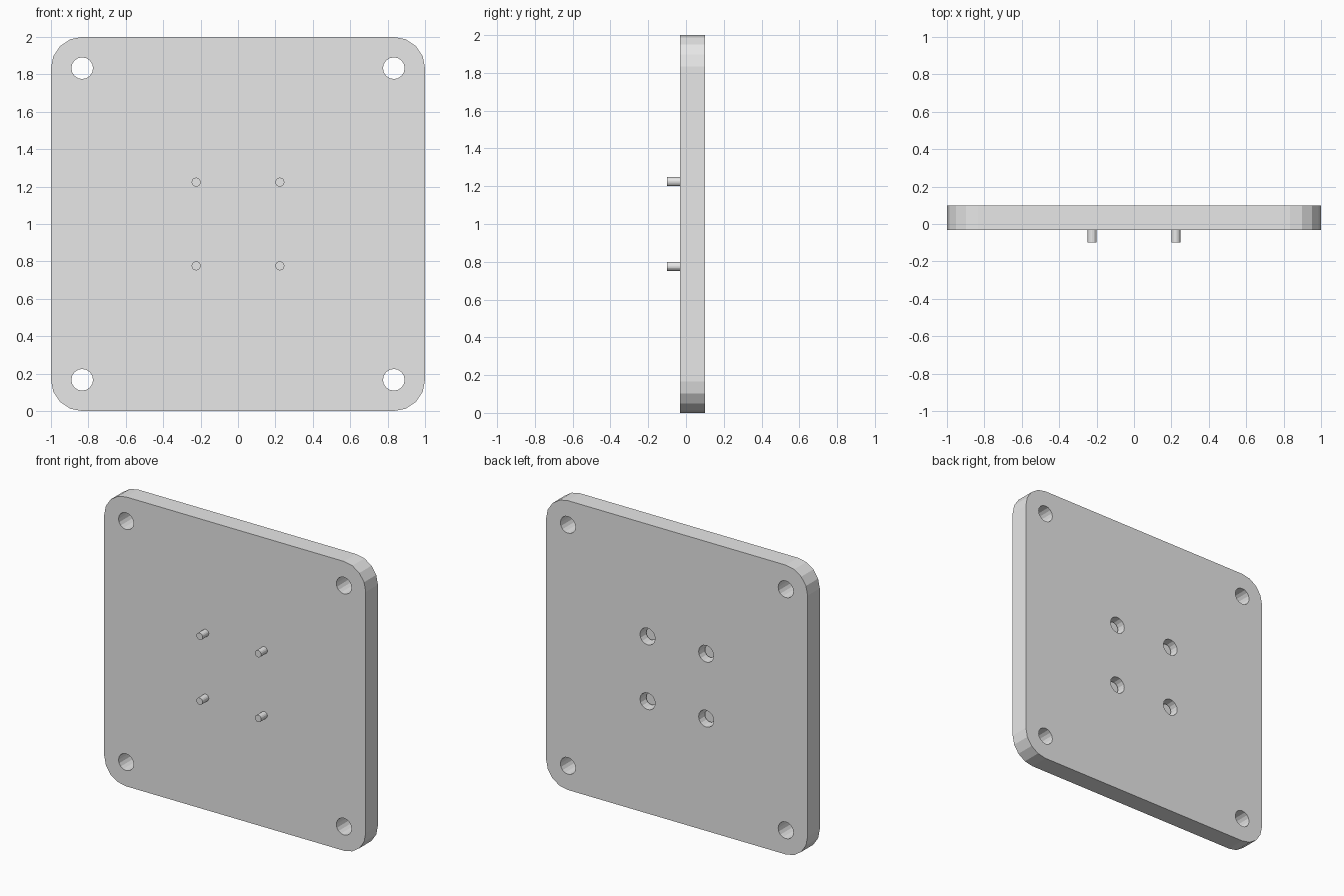
import bpy
import bmesh
from math import sin, cos, pi
from mathutils import Matrix, Vector

cube = bpy.data.objects.get("Cube")
if cube:
    bpy.data.objects.remove(cube, do_unlink=True)

FRONT, BACK, TIP = -0.033, 0.1, -0.1
CORNER = 0.167
HOLE = 0.833        # corner hole offset from centre
PIN = 0.224         # pin offset from centre
SIDES = 16

grey = bpy.data.materials.new("plain grey")
grey.use_nodes = True
grey.diffuse_color = (0.8, 0.8, 0.8, 1)
grey.node_tree.nodes["Principled BSDF"].inputs["Base Color"].default_value = (0.8, 0.8, 0.8, 1)


def finish(name, bm):
    mesh = bpy.data.meshes.new(name)
    bmesh.ops.recalc_face_normals(bm, faces=bm.faces)
    bm.to_mesh(mesh)
    bm.free()
    mesh.materials.append(grey)
    obj = bpy.data.objects.new(name, mesh)
    bpy.context.collection.objects.link(obj)
    return obj


def add_rod(bm, x, z, radius, y0, y1):
    """Cylinder lying along y between y0 and y1."""
    place = Matrix.Translation((x, (y0 + y1) / 2, z)) @ Matrix.Rotation(pi / 2, 4, "X")
    bmesh.ops.create_cone(bm, cap_ends=True, segments=SIDES, radius1=radius,
                          radius2=radius, depth=abs(y1 - y0), matrix=place)


def four(offset):
    return [(sx * offset, 1 + sz * offset) for sx in (-1, 1) for sz in (-1, 1)]


# Plate with rounded corners
bm = bmesh.new()
outline = []
for quarter, (sx, sz) in enumerate([(1, 1), (-1, 1), (-1, -1), (1, -1)]):
    for step in range(5):
        a = (quarter + step / 4) * pi / 2
        outline.append(bm.verts.new((sx * (1 - CORNER) + CORNER * cos(a), FRONT,
                                     1 + sz * (1 - CORNER) + CORNER * sin(a))))
face = bm.faces.new(outline)
side = bmesh.ops.extrude_face_region(bm, geom=[face])["geom"]
bmesh.ops.translate(bm, vec=Vector((0, BACK - FRONT, 0)),
                    verts=[v for v in side if isinstance(v, bmesh.types.BMVert)])
plate = finish("mounting_plate", bm)

# Through holes in the corners and blind recesses in the back
bm = bmesh.new()
for x, z in four(HOLE):
    add_rod(bm, x, z, 0.058, FRONT - 0.1, BACK + 0.1)
for x, z in four(PIN):
    add_rod(bm, x, z, 0.058, BACK - 0.085, BACK + 0.1)
cutter = finish("hole_cutter", bm)
cutter.hide_render = True

cut = plate.modifiers.new("holes", "BOOLEAN")
cut.operation = "DIFFERENCE"
cut.solver = "EXACT"
cut.object = cutter
bpy.context.view_layer.objects.active = plate
bpy.ops.object.modifier_apply(modifier=cut.name)
bpy.data.objects.remove(cutter, do_unlink=True)

# Screws: shank out of the front, head sunk in the recess
for i, (x, z) in enumerate(four(PIN), 1):
    bm = bmesh.new()
    add_rod(bm, x, z, 0.024, TIP, BACK - 0.09)
    add_rod(bm, x, z, 0.042, BACK - 0.087, BACK - 0.045)
    finish(f"screw_{i}", bm)
